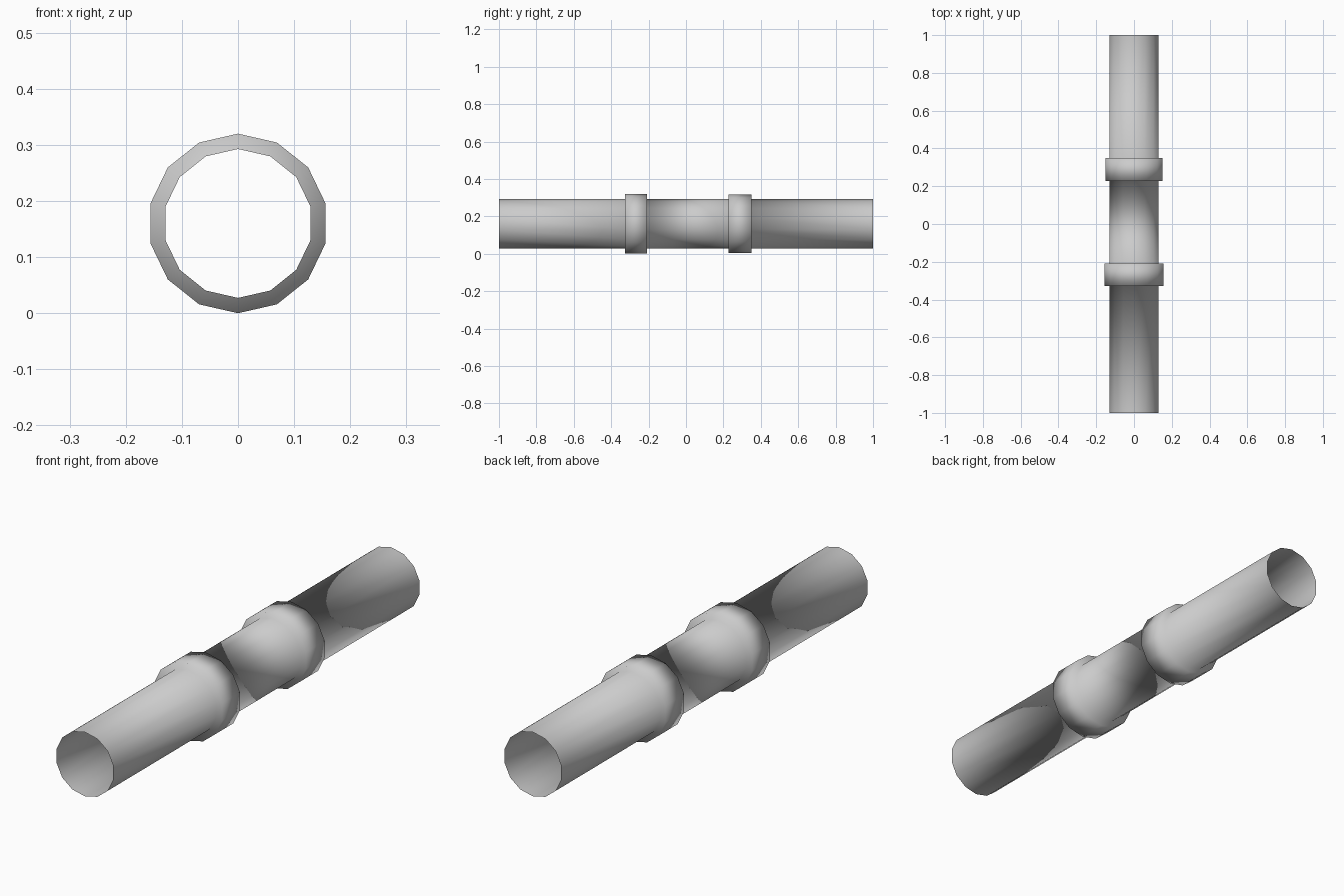
import bpy, bmesh
from math import sin, cos, tau

if "Cube" in bpy.data.objects:
    bpy.data.objects.remove(bpy.data.objects["Cube"])

SIDES = 14
CENTRE_Z = 0.16
PIPE_R = 0.1327

# Profile along the pipe: (y, radius), stepping out at each collar
profile = [(-1.0, PIPE_R)]
for y0, y1, r in [(-0.327, -0.209, 0.16), (0.228, 0.35, 0.1555)]:
    profile += [(y0, PIPE_R), (y0, r), (y1, r), (y1, PIPE_R)]
profile.append((1.0, PIPE_R))

# Open-ended pipe skin: one ring per profile point, bridged with quads
bm = bmesh.new()
rings = []
for y, r in profile:
    rings.append([bm.verts.new((r * sin(tau * i / SIDES), y,
                                CENTRE_Z + r * cos(tau * i / SIDES)))
                  for i in range(SIDES)])
for a, b in zip(rings, rings[1:]):
    for i in range(SIDES):
        j = (i + 1) % SIDES
        face = bm.faces.new((a[i], b[i], b[j], a[j]))
        face.smooth = True
        # Normals point away from the pipe axis
bm.normal_update()
side = next(f for f in bm.faces if abs(f.normal.y) < 0.1)
mid = side.calc_center_median()
if side.normal.x * mid.x + side.normal.z * (mid.z - CENTRE_Z) < 0:
    bmesh.ops.reverse_faces(bm, faces=bm.faces[:])

mesh = bpy.data.meshes.new("collared_pipe")
bm.to_mesh(mesh)
bm.free()
pipe = bpy.data.objects.new("collared_pipe", mesh)
bpy.context.collection.objects.link(pipe)
